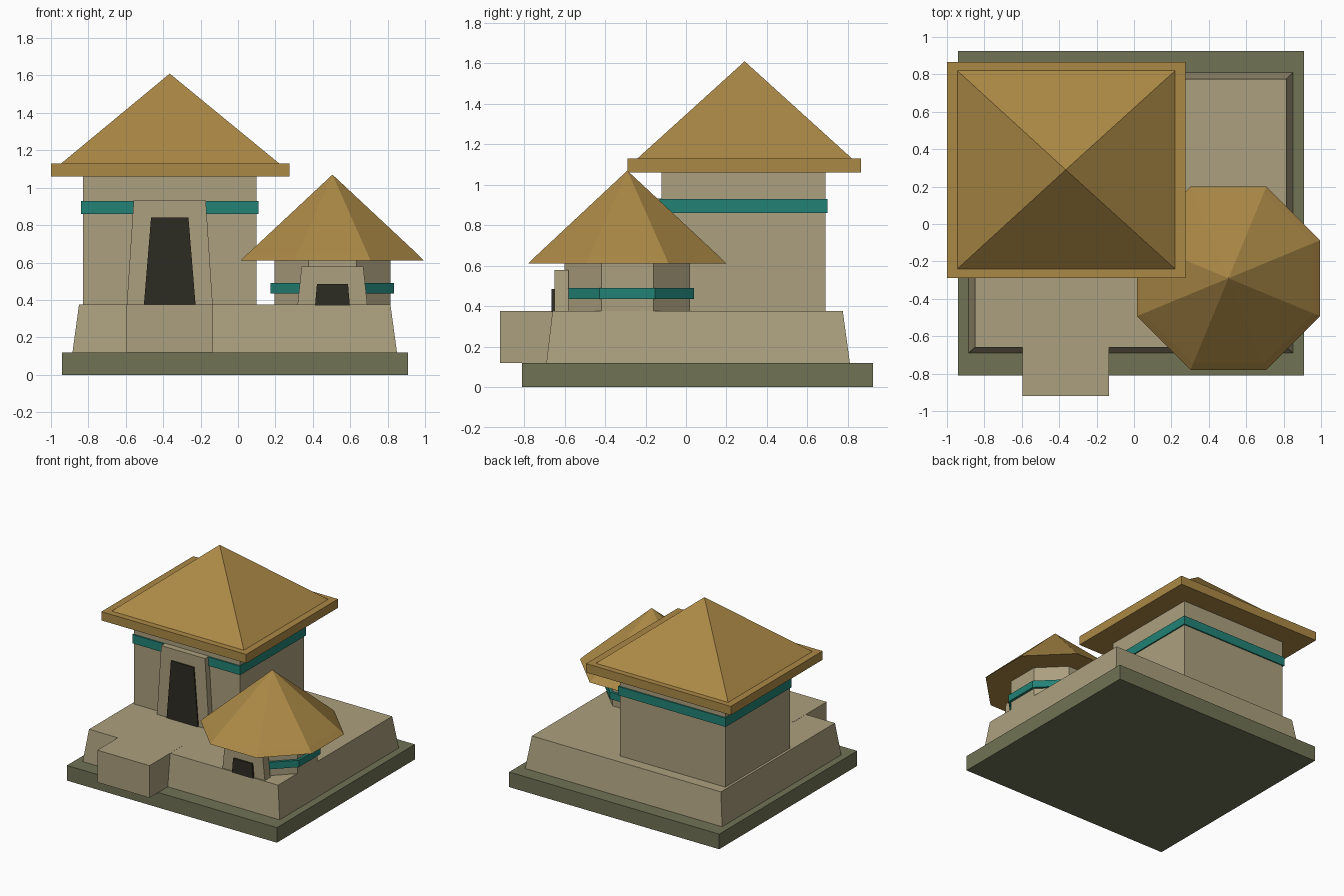
import bpy
import bmesh
from math import cos, sin, pi

old = bpy.data.objects.get("Cube")
if old:
    bpy.data.objects.remove(old, do_unlink=True)


def material(name, rgb):
    m = bpy.data.materials.new(name)
    m.use_nodes = True
    m.diffuse_color = (*rgb, 1)
    m.node_tree.nodes["Principled BSDF"].inputs["Base Color"].default_value = (*rgb, 1)
    return m


stone = material("sandstone", (0.41, 0.35, 0.21))
thatch = material("ochre thatch", (0.41, 0.25, 0.061))
moss = material("olive ground", (0.162, 0.171, 0.089))
teal = material("teal trim", (0.016, 0.223, 0.178))
dark = material("dark doorway", (0.027, 0.025, 0.016))


def loft(name, mat, rings):
    """Join rings of equal point count into a closed solid; a one-point ring is an apex."""
    bm = bmesh.new()
    loops = [[bm.verts.new(p) for p in ring] for ring in rings]
    for a, b in zip(loops, loops[1:]):
        n = len(a)
        for i in range(n):
            j = (i + 1) % n
            if len(b) == 1:
                bm.faces.new((a[i], a[j], b[0]))
            else:
                bm.faces.new((a[i], a[j], b[j], b[i]))
    for ring in (loops[0], loops[-1]):
        if len(ring) > 2:
            bm.faces.new(ring)
    bmesh.ops.recalc_face_normals(bm, faces=bm.faces[:])
    mesh = bpy.data.meshes.new(name)
    bm.to_mesh(mesh)
    bm.free()
    mesh.materials.append(mat)
    obj = bpy.data.objects.new(name, mesh)
    bpy.context.collection.objects.link(obj)
    return obj


def rect(x0, x1, y0, y1, z):
    return [(x0, y0, z), (x1, y0, z), (x1, y1, z), (x0, y1, z)]


def box(name, mat, x0, x1, y0, y1, z0, z1):
    return loft(name, mat, [rect(x0, x1, y0, y1, z0), rect(x0, x1, y0, y1, z1)])


def tapered(name, mat, cx, half_low, half_high, y0, y1, z0, z1):
    """Upright slab whose sides lean inward."""
    return loft(name, mat, [rect(cx - half_low, cx + half_low, y0, y1, z0),
                            rect(cx - half_high, cx + half_high, y0, y1, z1)])


HX, HY = 0.505, -0.29  # hut centre


def octagon(apothem, z):
    r = apothem / cos(pi / 8)
    angles = [pi / 8 + k * pi / 4 for k in range(8)]
    return [(HX + r * cos(a), HY + r * sin(a), z) for a in angles]


# Ground and terrace
box("ground_slab", moss, -0.94, 0.91, -0.81, 0.925, 0, 0.12)
loft("terrace", stone, [rect(-0.885, 0.85, -0.69, 0.81, 0.12),
                        rect(-0.85, 0.815, -0.66, 0.775, 0.375)])
box("entrance_block", stone, -0.595, -0.135, -0.92, -0.5, 0.12, 0.376)

# Square tower
TX, TY = -0.365, 0.29
box("tower_walls", stone, -0.83, 0.10, -0.12, 0.69, 0.37, 1.06)
box("tower_band", teal, -0.84, 0.11, -0.13, 0.70, 0.86, 0.93)
tapered("tower_portal", stone, TX, 0.23, 0.193, -0.17, -0.1, 0.37, 0.932)
tapered("tower_door", dark, TX, 0.138, 0.1, -0.18, -0.16, 0.375, 0.84)
box("tower_eaves", thatch, -1.0, 0.275, -0.29, 0.865, 1.06, 1.13)
loft("tower_roof", thatch, [rect(-0.945, 0.22, -0.24, 0.82, 1.13), [(TX, TY, 1.61)]])

# Octagonal hut
loft("hut_walls", stone, [octagon(0.31, 0.36), octagon(0.31, 0.62)])
loft("hut_band", teal, [octagon(0.33, 0.435), octagon(0.33, 0.49)])
tapered("hut_portal", stone, HX, 0.187, 0.165, -0.65, -0.58, 0.37, 0.578)
tapered("hut_door", dark, HX, 0.093, 0.083, -0.665, -0.64, 0.37, 0.485)
loft("hut_roof", thatch, [octagon(0.49, 0.61), octagon(0.455, 0.645), [(HX, HY, 1.07)]])
